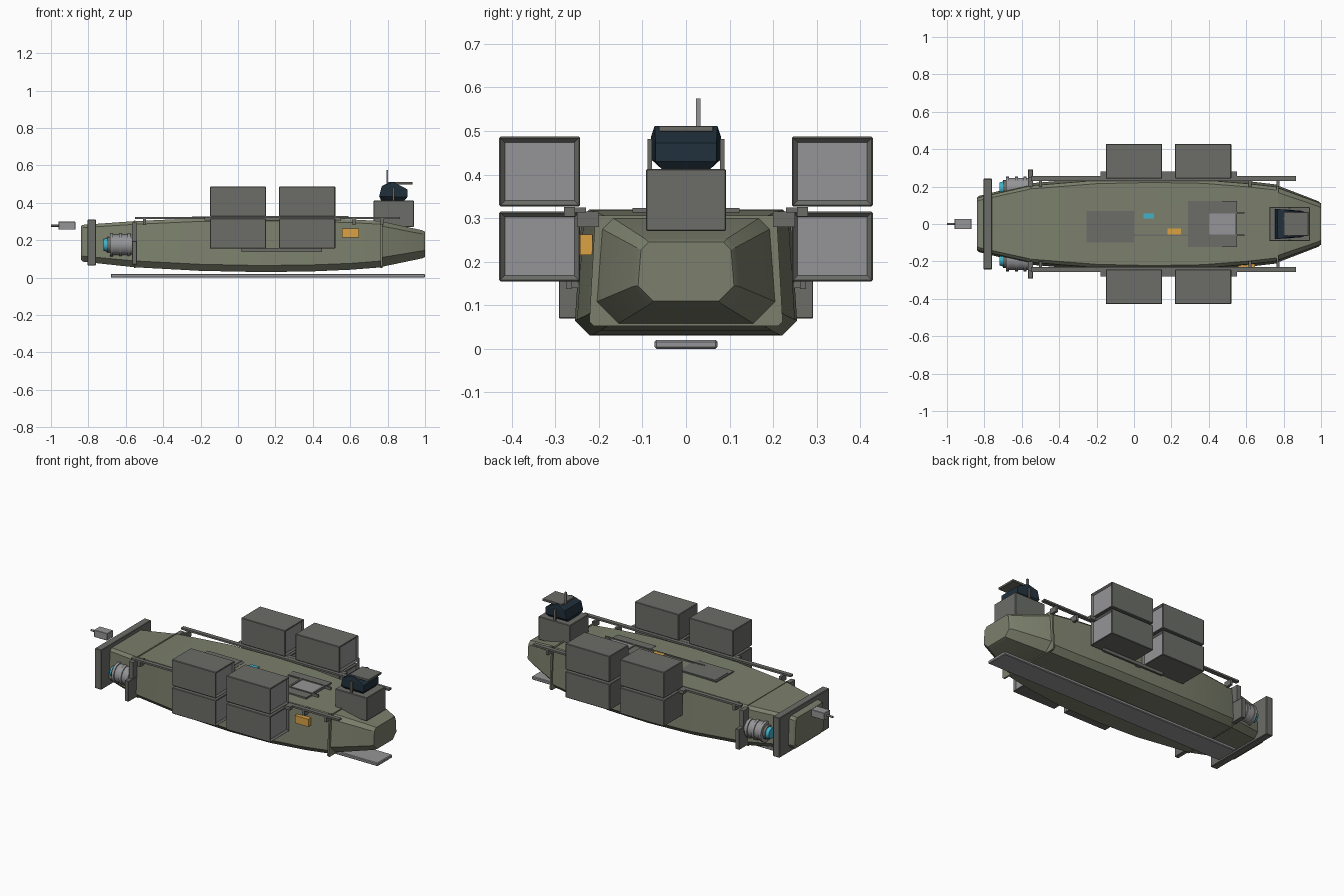
import bpy, bmesh, math
from mathutils import Matrix

if "Cube" in bpy.data.objects:
    bpy.data.objects.remove(bpy.data.objects["Cube"])


def material(name, rgb):
    m = bpy.data.materials.new(name)
    m.diffuse_color = (*rgb, 1)
    m.use_nodes = True
    m.node_tree.nodes["Principled BSDF"].inputs["Base Color"].default_value = m.diffuse_color
    return m


OLIVE = material("olive", (0.20, 0.215, 0.15))
DARK = material("dark_grey", (0.15, 0.155, 0.14))
LIGHT = material("light_grey", (0.30, 0.30, 0.31))
GLASS = material("dark_glass", (0.015, 0.03, 0.045))
TEAL = material("teal", (0.05, 0.45, 0.60))
ORANGE = material("orange", (0.70, 0.36, 0.06))


def finish(name, bm, mats, smooth=None):
    bmesh.ops.recalc_face_normals(bm, faces=bm.faces)
    me = bpy.data.meshes.new(name)
    bm.to_mesh(me)
    bm.free()
    ob = bpy.data.objects.new(name, me)
    bpy.context.collection.objects.link(ob)
    for m in mats:
        me.materials.append(m)
    if smooth:
        bpy.ops.object.select_all(action='DESELECT')
        ob.select_set(True)
        bpy.context.view_layer.objects.active = ob
        bpy.ops.object.shade_smooth_by_angle(angle=math.radians(smooth))
    return ob


def box(name, x, y, z, mat, bevel=0.0):
    bm = bmesh.new()
    size = [abs(r[1] - r[0]) for r in (x, y, z)]
    mid = [(r[0] + r[1]) / 2 for r in (x, y, z)]
    bmesh.ops.create_cube(bm, size=1, matrix=Matrix.Translation(mid) @ Matrix.Diagonal((*size, 1)))
    if bevel:
        bmesh.ops.bevel(bm, geom=bm.edges[:], offset=bevel, segments=1, affect='EDGES')
    return finish(name, bm, [mat])


def cylinder(name, x, y, z, r, mat, r2=None):
    # round part lying along x
    bm = bmesh.new()
    rot = Matrix.Translation(((x[0] + x[1]) / 2, y, z)) @ Matrix.Rotation(math.pi / 2, 4, 'Y')
    bmesh.ops.create_cone(bm, cap_ends=True, segments=24, radius1=r, radius2=r if r2 is None else r2,
                          depth=x[1] - x[0], matrix=rot)
    return finish(name, bm, [mat], 35)


def section(w, zb, zt, cut):
    # half cross-section, mirrored to a closed ring
    half = [(w - cut, zb), (w, zb + cut), (w * 0.94, zt - cut * 0.5), (w * 0.94 - cut * 0.5, zt)]
    return half + [(-y, z) for y, z in reversed(half)]


def loft(name, stations, mat):
    bm = bmesh.new()
    rings = [[bm.verts.new((x, y, z)) for y, z in section(w, zb, zt, c)] for x, w, zb, zt, c in stations]
    for a, b in zip(rings, rings[1:]):
        for i in range(8):
            j = (i + 1) % 8
            bm.faces.new((a[i], a[j], b[j], b[i]))
    bm.faces.new(rings[0])
    bm.faces.new(rings[-1])
    return finish(name, bm, [mat], 20)


# Hull, nose and ribs
loft("hull", [(-0.84, 0.14, 0.095, 0.275, 0.025), (-0.83, 0.15, 0.085, 0.282, 0.03),
              (-0.55, 0.218, 0.055, 0.302, 0.034), (-0.2, 0.248, 0.036, 0.318, 0.035),
              (0.1, 0.255, 0.03, 0.32, 0.035), (0.37, 0.25, 0.032, 0.318, 0.035),
              (0.6, 0.23, 0.042, 0.311, 0.034), (0.77, 0.21, 0.055, 0.302, 0.034)], OLIVE)
loft("nose", [(0.77, 0.205, 0.058, 0.3, 0.05), (0.985, 0.122, 0.103, 0.253, 0.04),
              (1.0, 0.11, 0.11, 0.245, 0.035)], OLIVE)
loft("nose_rib", [(0.762, 0.222, 0.052, 0.306, 0.01), (0.772, 0.222, 0.052, 0.306, 0.01)], OLIVE)
loft("stern_rib", [(-0.556, 0.222, 0.052, 0.305, 0.034), (-0.548, 0.222, 0.052, 0.305, 0.034)], OLIVE)
box("keel_strip", (-0.68, 1.0), (-0.072, 0.072), (0, 0.02), LIGHT, 0.004)
box("stern_plate", (-0.805, -0.76), (-0.242, 0.242), (0.065, 0.31), DARK, 0.003)
box("tail_sensor", (-0.96, -0.87), (-0.028, 0.028), (0.256, 0.3), LIGHT, 0.002)
cylinder("tail_probe", (-1.0, -0.95), 0, 0.277, 0.006, DARK)


# Storage boxes with a recessed end panel
def crate(name, x, y, z):
    ob = box(name, x, y, z, DARK, 0.003)
    bm = bmesh.new()
    bm.from_mesh(ob.data)
    bm.faces.ensure_lookup_table()
    end = max(bm.faces, key=lambda f: f.normal.x * 10 + f.calc_area())
    bmesh.ops.inset_region(bm, faces=[end], thickness=0.014, depth=0)
    bmesh.ops.translate(bm, verts=end.verts[:], vec=(-0.01, 0, 0))
    end.material_index = 1
    bm.to_mesh(ob.data)
    bm.free()
    ob.data.materials.append(LIGHT)


for s, side in ((-1, "left"), (1, "right")):
    def ys(a, b):
        return (s * a, s * b)

    for x0, pos in ((-0.15, "rear"), (0.22, "front")):
        for z0, level in ((0.155, "lower"), (0.327, "upper")):
            crate(f"crate_{level}_{pos}_{side}", (x0, x0 + 0.3), ys(0.243, 0.429), (z0, z0 + 0.16))

    # Rails and crate mounts
    box(f"side_rail_{side}", (-0.55, 0.865), ys(0.23, 0.256), (0.313, 0.324), DARK)
    for i, x in enumerate((-0.5, 0.62, 0.77)):
        box(f"rail_post_{i}_{side}", (x - 0.008, x + 0.008), ys(0.2, 0.25), (0.28, 0.315), DARK)
    box(f"mount_bar_{side}", (-0.18, 0.55), ys(0.255, 0.28), (0.304, 0.325), DARK)
    box(f"lower_bar_{side}", (0.02, 0.45), ys(0.262, 0.275), (0.137, 0.157), DARK)
    box(f"lower_tie_{side}", (0.17, 0.2), ys(0.22, 0.27), (0.14, 0.157), DARK)

    # Thrusters
    box(f"thruster_bracket_{side}", (-0.567, -0.54), ys(0.2, 0.292), (0.07, 0.195), DARK, 0.002)
    box(f"thruster_upright_{side}", (-0.567, -0.54), ys(0.2, 0.25), (0.195, 0.295), DARK)
    y = s * 0.192
    cylinder(f"thruster_body_{side}", (-0.685, -0.565), y, 0.175, 0.055, LIGHT)
    for i, x in enumerate((-0.685, -0.635, -0.59)):
        cylinder(f"thruster_band_{i}_{side}", (x, x + 0.016), y, 0.175, 0.061, LIGHT)
    cylinder(f"thruster_collar_{side}", (-0.7, -0.68), y, 0.175, 0.042, DARK)
    cylinder(f"thruster_nozzle_{side}", (-0.718, -0.7), y, 0.175, 0.03, TEAL, 0.036)

    # Tower posts
    box(f"tower_post_{side}", (0.825, 0.838), ys(0.078, 0.088), (0.405, 0.482), DARK)

# Tower and dark sensor head
box("tower", (0.725, 0.94), (-0.092, 0.092), (0.27, 0.413), DARK, 0.003)
bm = bmesh.new()
for x, y, z in ((0.765, 0.055, 0.412), (0.89, 0.055, 0.412), (0.755, 0.08, 0.435), (0.905, 0.07, 0.43),
                (0.768, 0.08, 0.488), (0.905, 0.07, 0.472), (0.79, 0.07, 0.5), (0.83, 0.072, 0.512)):
    for s in (-1, 1):
        bm.verts.new((x, s * y, z))
bmesh.ops.convex_hull(bm, input=bm.verts[:])
finish("sensor_head", bm, [GLASS])
box("sensor_visor", (0.80, 0.933), (-0.063, 0.063), (0.498, 0.512), DARK, 0.002)
box("mast", (0.793, 0.803), (0.023, 0.033), (0.5, 0.575), LIGHT)

# Deck panels, rails and markers
box("deck_hatch_rear", (-0.255, 0.0), (-0.1, 0.07), (0.305, 0.323), DARK)
box("deck_hatch_lid", (-0.245, -0.02), (-0.06, 0.065), (0.315, 0.326), DARK)
box("deck_panel_middle", (-0.02, 0.3), (-0.11, 0.11), (0.305, 0.3215), OLIVE)
box("deck_panel_front", (0.29, 0.55), (-0.123, 0.123), (0.305, 0.323), DARK)
box("deck_hatch_front", (0.4, 0.54), (-0.055, 0.055), (0.315, 0.325), LIGHT)
for x0 in (0.385, 0.54):
    box("deck_crossbar", (x0, x0 + 0.012), (-0.065, 0.065), (0.315, 0.328), DARK)
box("deck_rail_left", (-0.085, 0.59), (-0.065, -0.055), (0.312, 0.328), DARK)
box("deck_rail_right", (0.3, 0.59), (0.055, 0.065), (0.312, 0.328), DARK)
box("teal_marker", (0.05, 0.107), (0.03, 0.055), (0.315, 0.327), TEAL)
box("orange_marker", (0.18, 0.25), (-0.055, -0.025), (0.315, 0.327), ORANGE)
box("orange_side_panel", (0.557, 0.648), (-0.243, -0.215), (0.215, 0.262), ORANGE)
